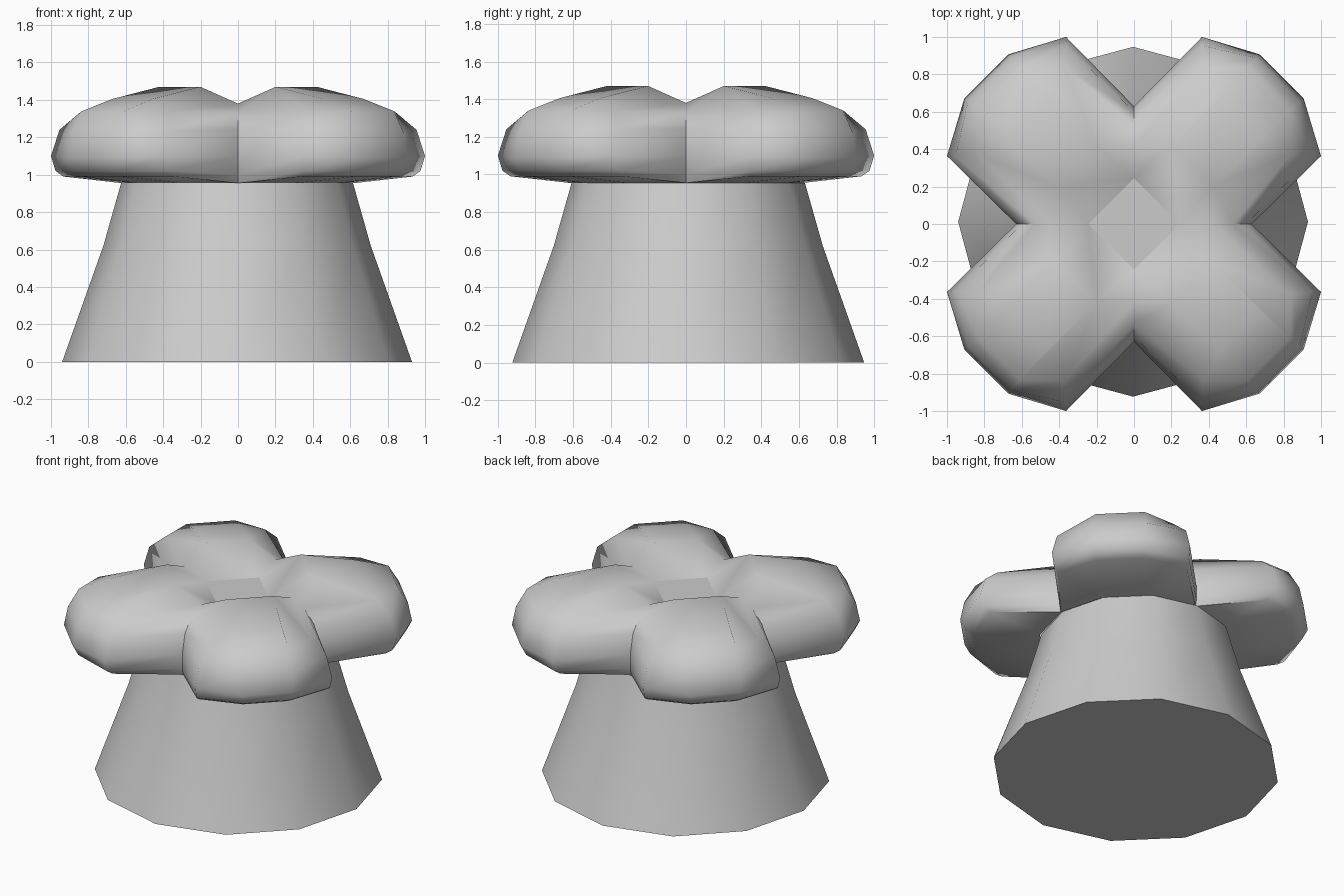
import bpy, bmesh, math
from mathutils import Matrix

if "Cube" in bpy.data.objects:
    bpy.data.objects.remove(bpy.data.objects["Cube"])


def finish(name, bm, angle):
    bmesh.ops.recalc_face_normals(bm, faces=bm.faces[:])
    me = bpy.data.meshes.new(name)
    bm.to_mesh(me)
    bm.free()
    ob = bpy.data.objects.new(name, me)
    bpy.context.collection.objects.link(ob)
    bpy.ops.object.select_all(action='DESELECT')
    ob.select_set(True)
    bpy.context.view_layer.objects.active = ob
    bpy.ops.object.shade_smooth_by_angle(angle=math.radians(angle))
    return ob


def polygon(bm, n, r, z):
    return [bm.verts.new((r * math.cos(2 * math.pi * i / n),
                          r * math.sin(2 * math.pi * i / n), z)) for i in range(n)]


def bridge(bm, a, b):
    n = len(a)
    for i in range(n):
        j = (i + 1) % n
        bm.faces.new((a[i], a[j], b[j], b[i]))


# Tapered twelve-sided stem, open where it meets the cap
bm = bmesh.new()
rings = [polygon(bm, 12, r, z) for r, z in ((0.935, 0), (0.715, 0.62), (0.62, 0.955))]
for a, b in zip(rings, rings[1:]):
    bridge(bm, a, b)
bm.faces.new(rings[0])
stem = finish("stem", bm, 50)
stem.data.transform(Matrix.Translation((-0.005, 0.012, 0)))

# Four-lobed cap: each level gives valley (radius, z),
# lobe shoulder (along, across, z) and lobe tip (along, across, z)
levels = [
    ((0.62, 0.955), (0.90, 0.42, 0.99), (1.03, 0.15, 0.99)),
    ((0.63, 1.00), (0.94, 0.44, 1.02), (1.08, 0.16, 1.02)),
    ((0.63, 1.10), (0.964, 0.45, 1.10), (1.117, 0.165, 1.09)),
    ((0.60, 1.24), (0.93, 0.42, 1.24), (1.09, 0.165, 1.22)),
    ((0.53, 1.33), (0.86, 0.33, 1.335), (1.02, 0.16, 1.34)),
    ((0.42, 1.38), (0.44, 0.155, 1.47), (0.80, 0.15, 1.405)),
]


def lobed_ring(bm, valley, shoulder, tip):
    ring = []
    for k in range(4):
        turn = Matrix.Rotation(k * math.pi / 2, 3, 'Z')
        lobe = turn @ Matrix.Rotation(math.pi / 4, 3, 'Z')
        ring.append(bm.verts.new(turn.col[0] * valley[0]))
        ring[-1].co.z = valley[1]
        for (a, p, z), side in ((shoulder, -1), (tip, -1), (tip, 1), (shoulder, 1)):
            co = lobe.col[0] * a + lobe.col[1] * p * side
            co.z = z
            ring.append(bm.verts.new(co))
    return ring


bm = bmesh.new()
rings = [lobed_ring(bm, *lv) for lv in levels]
for a, b in zip(rings, rings[1:]):
    bridge(bm, a, b)
top, low = rings[-1], rings[0]
centre = polygon(bm, 4, 0.245, 1.32)
inner = polygon(bm, 12, 0.62, 0.955)
for k in range(4):
    # Lobe top and the slope down to the centre diamond
    v, s1, t1, t2, s2, v2 = [top[(5 * k + i) % 20] for i in range(6)]
    c, c2 = centre[k], centre[(k + 1) % 4]
    for f in ((s1, t1, t2, s2), (c, s1, s2, c2), (c, v, s1), (c2, s2, v2)):
        bm.faces.new(f)
    # Underside of the lobe, out from the stem
    v, s1, t1, t2, s2, v2 = [low[(5 * k + i) % 20] for i in range(6)]
    v, a, b, v2 = [inner[(3 * k + i) % 12] for i in range(4)]
    for f in ((v, s1, a), (a, s1, t1), (a, t1, t2, b), (b, t2, s2), (b, s2, v2)):
        bm.faces.new(f)
    # Valley seam down to the stem
diamond = bm.faces.new(centre)
for e in diamond.edges:
    e.smooth = False
bmesh.ops.remove_doubles(bm, verts=bm.verts[:], dist=0.002)
finish("lobed_cap", bm, 60)
